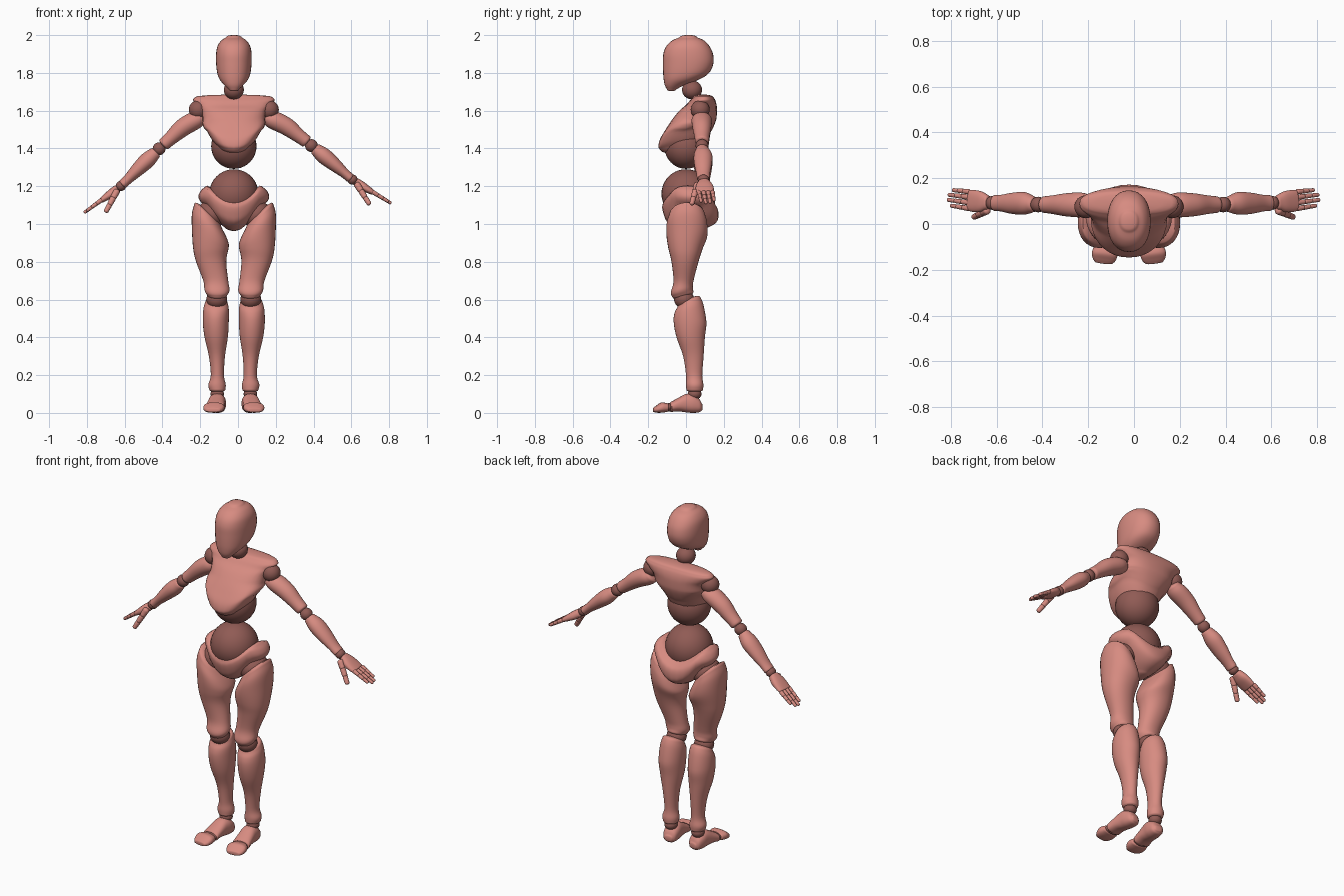
import bpy, bmesh
from math import sin, cos, pi, copysign, radians
from mathutils import Vector, Matrix

if "Cube" in bpy.data.objects:
    bpy.data.objects.remove(bpy.data.objects["Cube"])

MIDLINE = Vector((-.022, 0, 0))
UP = (0, 0, 1)


def material(name, rgb):
    m = bpy.data.materials.new(name)
    m.use_nodes = True
    m.diffuse_color = (*rgb, 1)
    m.node_tree.nodes["Principled BSDF"].inputs["Base Color"].default_value = (*rgb, 1)
    return m


SKIN = material("salmon shell", (.68, .26, .22))
JOINT = material("dark joint", (.28, .105, .09))


def centred(co):
    return co + MIDLINE


def mirrored(co):
    return Vector((-co.x, co.y, co.z)) + MIDLINE


def finish(name, bm, mat, post):
    for v in bm.verts:
        v.co = post(v.co)
    bmesh.ops.recalc_face_normals(bm, faces=bm.faces)
    for f in bm.faces:
        f.smooth = True
    mesh = bpy.data.meshes.new(name)
    bm.to_mesh(mesh)
    bm.free()
    mesh.set_sharp_from_angle(angle=radians(50))
    mesh.materials.append(mat)
    bpy.context.collection.objects.link(bpy.data.objects.new(name, mesh))


def resample(rings, steps=5):
    """Smooth curve through the ring bounds."""
    p = [Vector(r) for r in rings]
    p = [p[0] * 2 - p[1]] + p + [p[-1] * 2 - p[-2]]
    out = []
    for a, b, c, d in zip(p, p[1:], p[2:], p[3:]):
        for k in range(steps):
            t = k / steps
            out.append((b * 2 + (c - a) * t + (a * 2 - b * 5 + c * 4 - d) * t ** 2
                        + (b * 3 - a - c * 3 + d) * t ** 3) / 2)
    return out + [p[-2]]


def loft(name, origin, axis, rings, mat=SKIN, e=2, dome=.3, warp=None, post=centred, sides=32):
    """Skin rings of (distance, u min, u max, v min, v max) with domed ends."""
    origin, axis = Vector(origin), Vector(axis)
    n = axis.normalized()
    u = Vector((0, 0, 1) if abs(n.y) > .8 else (0, 1, 0)).cross(n).normalized()
    v = n.cross(u)
    rows = [(r[0], (r[1] + r[2]) / 2, (r[3] + r[4]) / 2, (r[2] - r[1]) / 2, (r[4] - r[3]) / 2)
            for r in resample(rings)]

    def cap(row, sign):
        t, cu, cv, ru, rv = row
        h = sign * min(ru, rv) * dome / axis.length
        return [(t + h * sin(a), cu, cv, ru * cos(a), rv * cos(a)) for a in (.4, .8, 1.15, 1.4)]

    rows = cap(rows[0], -1)[::-1] + rows + cap(rows[-1], 1)
    bm = bmesh.new()
    loops = []
    for t, cu, cv, ru, rv in rows:
        loop = []
        for i in range(sides):
            c, s = cos(2 * pi * i / sides), sin(2 * pi * i / sides)
            c, s = (copysign(abs(q) ** (2 / e), q) for q in (c, s))
            co = origin + axis * t + u * (cu + ru * c) + v * (cv + rv * s)
            loop.append(bm.verts.new(warp(co) if warp else co))
        loops.append(loop)
    for a, b in zip(loops, loops[1:]):
        for i in range(sides):
            j = (i + 1) % sides
            bm.faces.new((a[i], a[j], b[j], b[i]))
    bm.faces.new(loops[0])
    bm.faces.new(loops[-1])
    finish(name, bm, mat, post)


def ball(name, centre, radii, post=centred, mat=JOINT):
    bm = bmesh.new()
    bmesh.ops.create_uvsphere(bm, u_segments=32, v_segments=20, radius=1)
    for v in bm.verts:
        v.co = Vector(a * b for a, b in zip(v.co, radii)) + Vector(centre)
    finish(name, bm, mat, post)


def clamp(x):
    return max(0, min(1, x))


# Head and neck
loft("head", (0, 0, 0), UP, [
    (1.71, -.025, .025, -.1, -.055), (1.735, -.05, .05, -.112, -.01),
    (1.765, -.075, .075, -.118, .07), (1.8, -.088, .088, -.121, .122),
    (1.85, -.094, .094, -.122, .145), (1.9, -.094, .094, -.12, .143),
    (1.94, -.087, .087, -.105, .125), (1.97, -.068, .068, -.075, .098),
    (1.988, -.042, .042, -.035, .06)], e=2.2)
ball("neck", (0, .032, 1.71), (.053, .053, .05))


# Torso: chest shell with arched hem over a rib ball
def chest_hem(co):
    low = clamp((1.56 - co.z) / .12)
    co.z += low * (.055 * clamp((co.x / .14) ** 2) + .035 * clamp(co.y / .12))
    return co


loft("chest", (0, 0, 0), UP, [
    (1.39, -.085, .085, -.135, .09), (1.41, -.118, .118, -.146, .105),
    (1.45, -.152, .152, -.137, .128), (1.5, -.166, .166, -.108, .147),
    (1.55, -.165, .165, -.075, .16), (1.6, -.172, .172, -.035, .164),
    (1.63, -.195, .195, 0, .162), (1.655, -.216, .216, .022, .155),
    (1.672, -.205, .205, .04, .145)], e=2.4, dome=.25, warp=chest_hem)
ball("ribcage_ball", (0, 0, 1.412), (.12, .115, .12))
ball("abdomen_ball", (0, 0, 1.16), (.13, .13, .13))


# Pelvis shell with raised hip wings
def hip_rise(co):
    co.z += .09 * clamp((co.x / .14) ** 2)
    return co


loft("pelvis", (0, 0, 0), UP, [
    (.97, -.045, .045, -.04, .08), (.99, -.11, .11, -.075, .135),
    (1.015, -.163, .163, -.103, .165), (1.05, -.187, .187, -.118, .172),
    (1.085, -.176, .176, -.126, .165), (1.11, -.148, .148, -.122, .14)],
    dome=.15, warp=hip_rise)


# Legs
def thigh_cut(co):
    co.z += clamp((co.z - .85) / .2) * (co.x - .14) * .9
    co.z += clamp((.7 - co.z) / .06) * (co.y + .02) * .25
    return co


def shin_cut(co):
    co.z += clamp((co.z - .5) / .08) * (co.y - .015) * .4
    return co


def leg(side, post):
    ball(side + "_hip_joint", (.12, .012, 1.05), (.08, .085, .075), post)
    loft(side + "_thigh", (0, 0, 0), UP, [
        (.625, .034, .142, -.072, .04), (.65, .023, .155, -.08, .036),
        (.7, .03, .162, -.066, .04), (.8, .04, .2, -.077, .066),
        (.87, .03, .216, -.093, .088), (.94, .027, .222, -.103, .112),
        (1, .04, .222, -.103, .113), (1.05, .065, .207, -.088, .1)],
        e=2.15, warp=thigh_cut, post=post)
    ball(side + "_knee_joint", (.09, -.01, .602), (.055, .053, .05), post)
    loft(side + "_shin", (0, 0, 0), UP, [
        (.122, .045, .13, .002, .09), (.15, .043, .135, 0, .092),
        (.2, .052, .122, 0, .086), (.3, .047, .132, -.015, .093),
        (.4, .032, .155, -.05, .1), (.48, .027, .164, -.065, .108),
        (.55, .027, .161, -.06, .093), (.59, .035, .15, -.043, .075)],
        warp=shin_cut, post=post)
    ball(side + "_ankle_joint", (.088, .046, .1), (.036, .036, .03), post)
    forward = (.12, -1, 0)
    loft(side + "_foot", (.09, 0, 0), forward, [
        (-.082, -.025, .025, .012, .05), (-.068, -.038, .038, .003, .075),
        (-.035, -.045, .045, 0, .098), (0, -.045, .045, .003, .1),
        (.04, -.047, .047, .008, .08), (.08, -.05, .05, .005, .058)],
        e=2.4, post=post)
    ball(side + "_toe_joint", (.1, -.09, .03), (.045, .02, .022), post)
    loft(side + "_toes", (.09, 0, 0), forward, [
        (.1, -.05, .05, .005, .052), (.13, -.056, .056, .001, .055),
        (.155, -.05, .05, .001, .04), (.17, -.038, .038, .004, .028)],
        e=2.5, post=post)


# Arms and hands
SHOULDER, ELBOW = Vector((.185, .083, 1.6)), Vector((.411, .085, 1.415))
WRIST, TIP = Vector((.628, .092, 1.235)), Vector((.832, .117, 1.11))


def digit(name, start, end, r, joints, post):
    """Jointed finger made of short tapering capsules."""
    for k in range(joints):
        a, b = (k + .12) / joints, (k + .9) / joints
        w, x = r * (1 - .3 * a), r * (1 - .3 * b)
        loft(f"{name}_{k + 1}", start, end - start,
             [(a, -w, w, -w, w), (b, -x, x, -x, x)], dome=.7, post=post, sides=14)


def arm(side, post):
    ball(side + "_shoulder_joint", (.188, .075, 1.605), (.05, .05, .05), post)
    loft(side + "_upper_arm", SHOULDER, ELBOW - SHOULDER, [
        (.06, -.008, .07, -.045, .045), (.2, -.03, .07, -.054, .054),
        (.45, -.042, .052, -.05, .05), (.7, -.035, .04, -.041, .041),
        (.88, -.033, .034, -.036, .036)], post=post)
    ball(side + "_elbow_joint", ELBOW, (.034, .034, .034), post)
    loft(side + "_forearm", ELBOW, WRIST - ELBOW, [
        (.1, -.031, .033, -.033, .033), (.3, -.042, .042, -.046, .052),
        (.55, -.037, .036, -.045, .048), (.8, -.026, .027, -.036, .037),
        (.95, -.024, .026, -.034, .034)], post=post)
    ball(side + "_wrist_joint", WRIST, (.027, .03, .027), post)
    reach = TIP - WRIST
    loft(side + "_palm", WRIST, reach, [
        (.1, -.021, .023, -.03, .03), (.25, -.021, .026, -.046, .043),
        (.4, -.017, .021, -.05, .046), (.52, -.013, .016, -.047, .044)],
        e=2.4, post=post)
    across = Vector((0, 1, 0))
    for finger, place, length in (("index", -.037, .93), ("middle", -.012, 1),
                                  ("ring", .012, .98), ("little", .036, .88)):
        digit(f"{side}_{finger}_finger", WRIST + reach * .52 + across * place,
              WRIST + reach * length + across * place * .95, .012, 3, post)
    digit(side + "_thumb", Vector((.65, .06, 1.212)), Vector((.718, .03, 1.105)),
          .018, 3, post)


def lowered_right(co):
    drop = Matrix.Rotation(radians(4.5), 3, 'Y')
    return mirrored(drop @ (co - SHOULDER) + SHOULDER)


leg("left", centred)
leg("right", mirrored)
arm("left", centred)
arm("right", lowered_right)
